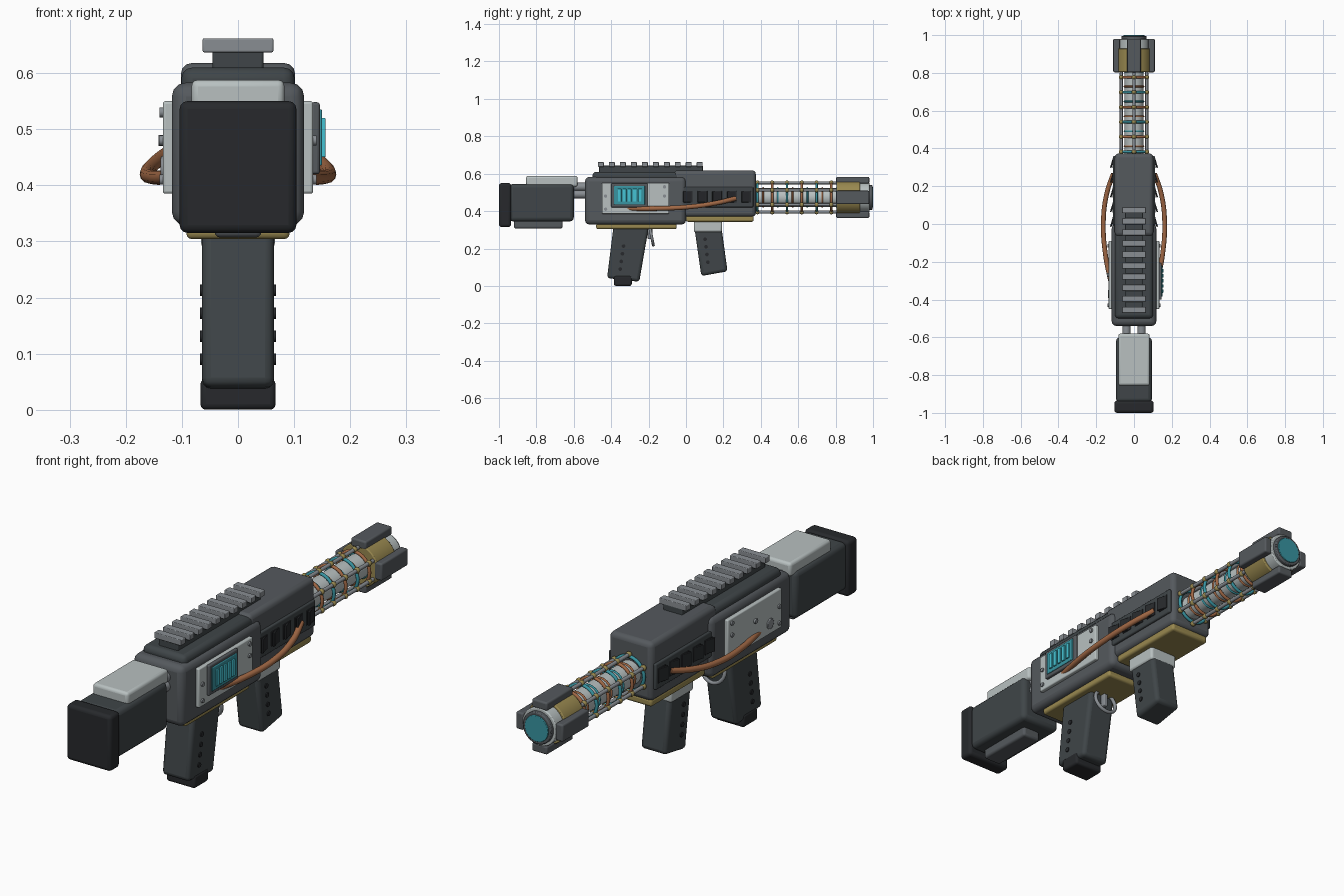
import bpy, bmesh, math
from mathutils import Vector, Matrix

if "Cube" in bpy.data.objects:
    bpy.data.objects.remove(bpy.data.objects["Cube"])

COL = dict(dark=(.05, .06, .065), body=(.09, .10, .11), black=(.02, .022, .025), light=(.48, .53, .53),
           steel=(.25, .27, .29), gold=(.32, .25, .08), copper=(.36, .14, .06), teal=(.04, .30, .36),
           glow=(.06, .55, .66))
MATS = {}
for k, c in COL.items():
    MATS[k] = bpy.data.materials.new(k)
    MATS[k].diffuse_color = (*c, 1)


def finish(name, bm, mat, bevel=0, seg=3):
    bmesh.ops.recalc_face_normals(bm, faces=bm.faces)
    me = bpy.data.meshes.new(name)
    bm.to_mesh(me)
    bm.free()
    ob = bpy.data.objects.new(name, me)
    bpy.context.collection.objects.link(ob)
    me.materials.append(MATS[mat])
    if bevel:
        m = ob.modifiers.new("Bevel", 'BEVEL')
        m.width, m.segments, m.limit_method = bevel, seg, 'ANGLE'
    bpy.ops.object.select_all(action='DESELECT')
    bpy.context.view_layer.objects.active = ob
    ob.select_set(True)
    bpy.ops.object.shade_smooth_by_angle(angle=math.radians(35))
    return ob


def box(name, x, y, z, mat, bevel=0.006, rot=0):
    """Box from (min, max) ranges, optionally turned about z."""
    bm = bmesh.new()
    c = Vector([(a + b) / 2 for a, b in (x, y, z)])
    s = [b - a for a, b in (x, y, z)]
    bmesh.ops.create_cube(bm, size=1, matrix=Matrix.Translation(c) @ Matrix.Rotation(rot, 4, 'Z') @ Matrix.Diagonal((*s, 1)))
    return finish(name, bm, mat, bevel)


def prism(name, pts, hw, mat, bevel):
    """Side profile (y, z) extruded across x."""
    bm = bmesh.new()
    f = bm.faces.new([bm.verts.new((-hw, y, z)) for y, z in pts])
    r = bmesh.ops.extrude_face_region(bm, geom=[f])
    bmesh.ops.translate(bm, vec=(2 * hw, 0, 0), verts=[v for v in r['geom'] if isinstance(v, bmesh.types.BMVert)])
    return finish(name, bm, mat, bevel)


def cyl(name, p, q, r, mat, n=32, bevel=0):
    p, q = Vector(p), Vector(q)
    bm = bmesh.new()
    M = Matrix.Translation((p + q) / 2) @ (q - p).to_track_quat('Z', 'Y').to_matrix().to_4x4()
    bmesh.ops.create_cone(bm, cap_ends=True, segments=n, radius1=r, radius2=r, depth=(q - p).length, matrix=M)
    return finish(name, bm, mat, bevel, 2)


def torus(name, c, R, r, mat, tilt=0):
    bpy.ops.mesh.primitive_torus_add(location=c, rotation=(math.pi / 2 + tilt, 0, 0), major_radius=R,
                                     minor_radius=r, major_segments=36, minor_segments=10)
    ob = bpy.context.object
    ob.name = name
    ob.data.materials.append(MATS[mat])
    bpy.ops.object.shade_smooth()


def ball(name, c, r, mat):
    bm = bmesh.new()
    bmesh.ops.create_uvsphere(bm, u_segments=12, v_segments=8, radius=r, matrix=Matrix.Translation(c))
    finish(name, bm, mat)


# Stock
box("butt_pad", (-.104, .104), (-1, -.935), (.315, .55), 'black', .014)
box("stock_body", (-.095, .095), (-.945, -.60), (.345, .545), 'dark', .02)
box("cheek_rest", (-.083, .083), (-.855, -.58), (.53, .588), 'light', .012)
box("stock_lower_plate", (-.042, .042), (-.92, -.66), (.307, .36), 'body', .01)
for x in (-.04, .04):
    for z in (.49, .53):
        cyl("stock_tube", (x, -.62, z), (x, -.52, z), .022, 'steel', 20)

# Receiver
box("rear_receiver", (-.118, .118), (-.54, 0), (.328, .583), 'body', .025)
box("top_shell", (-.101, .101), (-.5, 0), (.54, .61), 'dark', .02)
box("front_receiver", (-.102, .102), (-.065, .373), (.37, .618), 'body', .02)
box("rear_gold_plate", (-.092, .092), (-.48, -.05), (.304, .335), 'gold', .01)
box("front_gold_plate", (-.092, .092), (0, .362), (.343, .376), 'gold', .01)

# Top rail
box("rail_base", (-.045, .045), (-.465, .09), (.605, .643), 'dark', .004)
for i in range(10):
    y = -.455 + i * .0587
    box("rail_tooth", (-.063, .063), (y - .016, y + .016), (.637, .662), 'steel', .003)

# Grips
prism("rear_grip", [(-.385, .34), (-.195, .34), (-.25, .022), (-.422, .042)], .064, 'dark', .016)
box("rear_grip_cap", (-.067, .067), (-.385, -.29), (0, .055), 'black', .01)
torus("trigger_ring", (0, -.185, .27), .052, .008, 'steel', .2)
box("trigger", (-.01, .01), (-.205, -.18), (.25, .32), 'steel', .004)
prism("front_grip", [(.045, .31), (.19, .31), (.222, .078), (.082, .053)], .06, 'dark', .016)
box("front_grip_bracket", (-.066, .066), (.042, .193), (.288, .348), 'light', .01)
for s in (-1, 1):
    for i in range(4):
        z = .09 + i * .041
        y = -.352 + i * .006
        cyl("rear_grip_stud", (s * .06, y, z), (s * .068, y, z), .01, 'black', 12)
        z = .127 + i * .041
        y = .117 - i * .005
        cyl("front_grip_stud", (s * .056, y, z), (s * .064, y, z), .01, 'black', 12)

# Side panels, vents and cables, both sides
for s in (-1, 1):
    def side(a, b):
        return tuple(sorted((s * a, s * b)))
    box("side_panel", side(.11, .134), (-.45, -.09), (.385, .55), 'light', .005)
    for y, z in ((-.43, .48), (-.115, .48), (-.43, .41), (-.115, .53)):
        cyl("panel_screw", (s * .13, y, z), (s * .14, y, z), .009, 'steel', 12)
    box("vent_frame", side(.09, .112), (-.03, .36), (.42, .53), 'dark', .006)
    for i in range(5):
        y = .01 + i * .078
        box("vent_opening", side(.105, .115), (y - .026, y + .026), (.445, .507), 'black', .002)
        box("vent_louver", side(.112, .12), (y - .026, y + .026), (.447, .505), 'black', .002, s * .3)
    cu = bpy.data.curves.new("cable", 'CURVE')
    cu.dimensions = '3D'
    cu.bevel_depth, cu.bevel_resolution, cu.use_fill_caps = .0125, 4, True
    sp = cu.splines.new('BEZIER')
    pts = [(.122, -.31, .414), (.15, -.17, .414), (.162, .02, .423), (.142, .17, .445), (.11, .265, .468)]
    sp.bezier_points.add(len(pts) - 1)
    for b, (x, y, z) in zip(sp.bezier_points, pts):
        b.co = (s * x, y, z)
        b.handle_left_type = b.handle_right_type = 'AUTO'
    cu.materials.append(MATS['copper'])
    bpy.context.collection.objects.link(bpy.data.objects.new("cable", cu))

# Display on the right, dial on the left
box("display_frame", (.13, .146), (-.40, -.205), (.42, .548), 'body', .005)
box("display_screen", (.14, .150), (-.385, -.22), (.435, .535), 'teal', .003)
for i in range(5):
    y = -.355 + i * .027
    box("display_bar", (.145, .156), (y - .009, y + .009), (.45, .52), 'glow', .002)
cyl("left_dial", (-.13, -.37, .43), (-.138, -.37, .43), .022, 'steel', 24, .003)
cyl("left_bolt", (-.13, -.27, .48), (-.142, -.27, .48), .01, 'steel', 12)

# Barrel with caged rods
CZ = .473
cyl("barrel_core", (0, .35, CZ), (0, .83, CZ), .05, 'light')
rings = [.382 + i * .079 for i in range(6)]
for i, y in enumerate(rings):
    torus("coil_ring", (0, y, CZ), .071, .007, 'copper' if i in (1, 3, 5) else 'teal')
    torus("core_band", (0, y + .03, CZ), .05, .005, 'teal' if i % 2 else 'copper')
for k in range(6):
    a = math.radians(90 + 60 * k)
    x, z = .078 * math.cos(a), CZ + .078 * math.sin(a)
    cyl("cage_rod", (x, .36, z), (x, .83, z), .008, 'steel', 12)
    for y in rings:
        ball("rod_bead", (x, y, z), .0125, 'gold')

# Muzzle
cyl("muzzle_collar", (0, .805, CZ), (0, .93, CZ), .09, 'gold', 32, .004)
cyl("muzzle_sleeve", (0, .92, CZ), (0, .98, CZ), .08, 'light', 32, .004)
cyl("muzzle_rim", (0, .975, CZ), (0, .996, CZ), .067, 'body', 32, .004)
cyl("muzzle_lens", (0, .985, CZ), (0, 1, CZ), .055, 'teal', 32, .002)
for s in (-1, 1):
    lo, hi = sorted((s * .075, s * .11))
    box("muzzle_fin_side", (lo, hi), (.803, .98), (CZ - .036, CZ + .036), 'body', .007)
    box("muzzle_fin_vertical", (-.036, .036), (.803, .98), (CZ + lo, CZ + hi), 'body', .007)

for m in bpy.data.materials:
    if m.users and not m.is_grease_pencil:
        m.use_nodes = True
        m.node_tree.nodes["Principled BSDF"].inputs["Base Color"].default_value = m.diffuse_color
